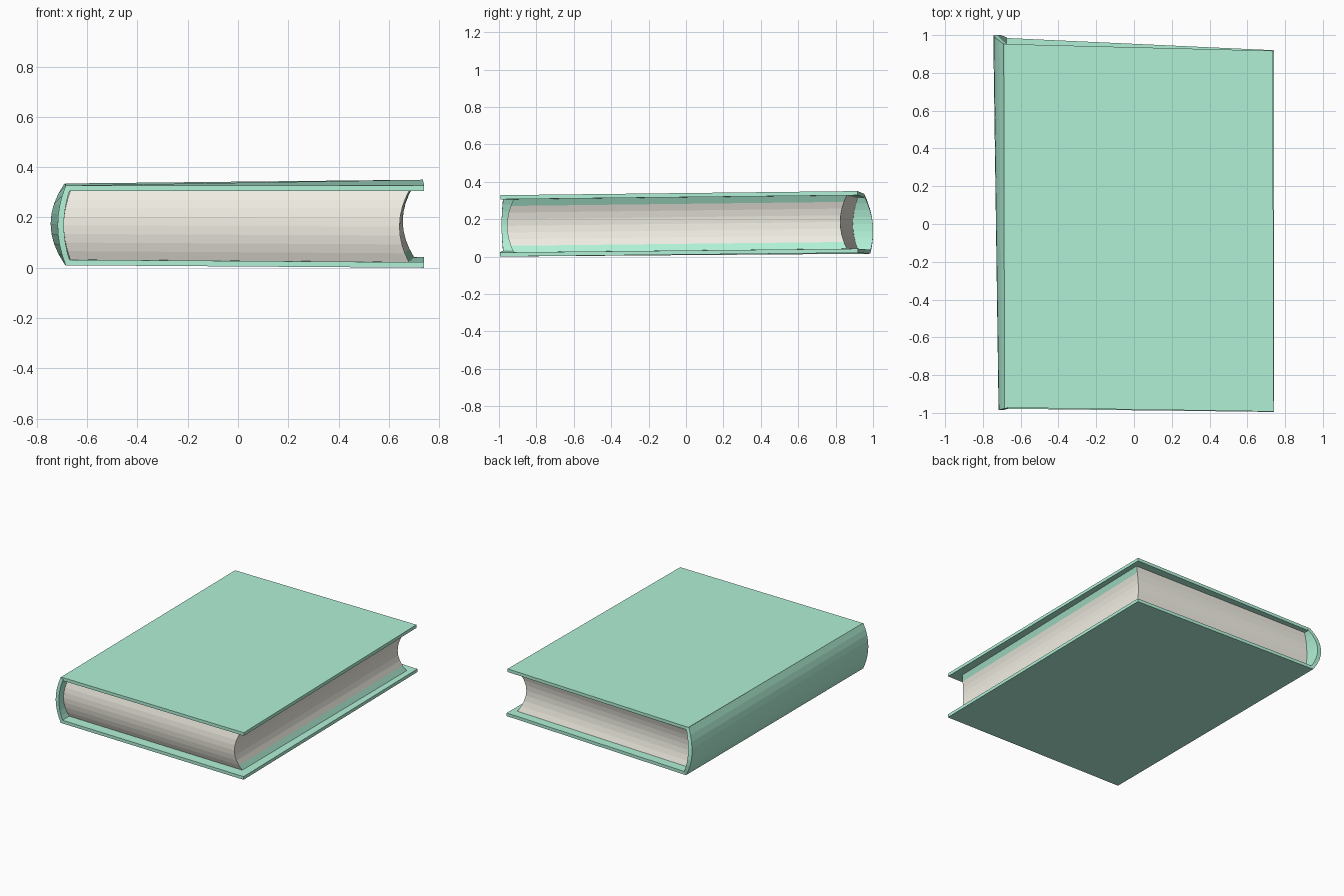
import bpy

if "Cube" in bpy.data.objects:
    bpy.data.objects.remove(bpy.data.objects["Cube"])

def material(name, color):
    m = bpy.data.materials.new(name)
    m.diffuse_color = (*color, 1)
    m.use_nodes = True
    m.node_tree.nodes["Principled BSDF"].inputs["Base Color"].default_value = m.diffuse_color
    return m

green = material("cover_green", (0.44, 0.88, 0.68))
cream = material("paper_cream", (0.88, 0.86, 0.77))

def stack(name, rings, mats, closed=True):
    """Skin a list of four-corner rings; side i of each ring joins corner i to i+1."""
    verts = [v for r in rings for v in r]
    n = len(rings)
    faces = [(3, 2, 1, 0)]
    for k in range(n - 1):
        for i in range(4):
            j = (i + 1) % 4
            faces.append((4*k + i, 4*k + j, 4*k + 4 + j, 4*k + 4 + i))
    faces.append(tuple(4*(n - 1) + i for i in range(4)))
    me = bpy.data.meshes.new(name)
    me.from_pydata(verts, [], faces)
    for m in mats:
        me.materials.append(m)
    ob = bpy.data.objects.new(name, me)
    bpy.context.collection.objects.link(ob)
    return ob

def lerp(a, b, t):
    return a + (b - a) * t

# corner order: front left, front right, back right, back left
BOTTOM_Z = (0.01, 0.0, 0.02, 0.015)
TOP_Z = (0.327, 0.328, 0.35, 0.335)
THICK = 0.022

# cover boards
def board(name, corners, low):
    stack(name, [[(x, y, z + d) for (x, y), z in zip(corners, low)]
                 for d in (0, THICK)], [green])

board("bottom_board", [(-0.685, -0.978), (0.74, -0.995), (0.74, 0.92), (-0.685, 0.985)], BOTTOM_Z)
board("top_board", [(-0.685, -0.972), (0.74, -0.993), (0.735, 0.917), (-0.685, 0.953)],
      [z - THICK for z in TOP_Z])

# rounded spine, bulging outward and twisted toward the back
N = 8
rings = []
for k in range(N + 1):
    t = k / N
    b = 4 * t * (1 - t)
    zf = lerp(BOTTOM_Z[0], TOP_Z[0], t)
    zb = lerp(BOTTOM_Z[3], TOP_Z[3], t)
    yf = -0.976 - 0.01 * b
    yb = lerp(0.985, 0.953, t) + 0.03 * b
    rings.append([(-0.685 - 0.032 * b, yf, zf), (-0.667 - 0.025 * b, yf, lerp(zf, 0.17, 0.08)),
                  (-0.67 - 0.045 * b, yb, lerp(zb, 0.17, 0.08)), (-0.69 - 0.055 * b, yb, zb)])
stack("spine", rings, [green])

# page block: front bulges out, back and fore edge are hollow
rings = []
for k in range(N + 1):
    t = k / N
    b = 4 * t * (1 - t)
    z = [lerp(lo + THICK, hi - THICK, t) for lo, hi in zip(BOTTOM_Z, TOP_Z)]
    xy = [(-0.667 - 0.025 * b, -0.905 - 0.03 * b), (0.68 - 0.038 * b, -0.922 - 0.035 * b),
          (0.70 - 0.045 * b, 0.86 - 0.035 * b), (-0.672 - 0.045 * b, 0.918 - 0.025 * b)]
    rings.append([(x, y, h) for (x, y), h in zip(xy, z)])
pages = stack("pages", rings, [cream, green])

# endpapers: outermost strips of the fore edge take the cover colour
for layer in (0, N - 1):
    pages.data.polygons[1 + 4 * layer + 1].material_index = 1
